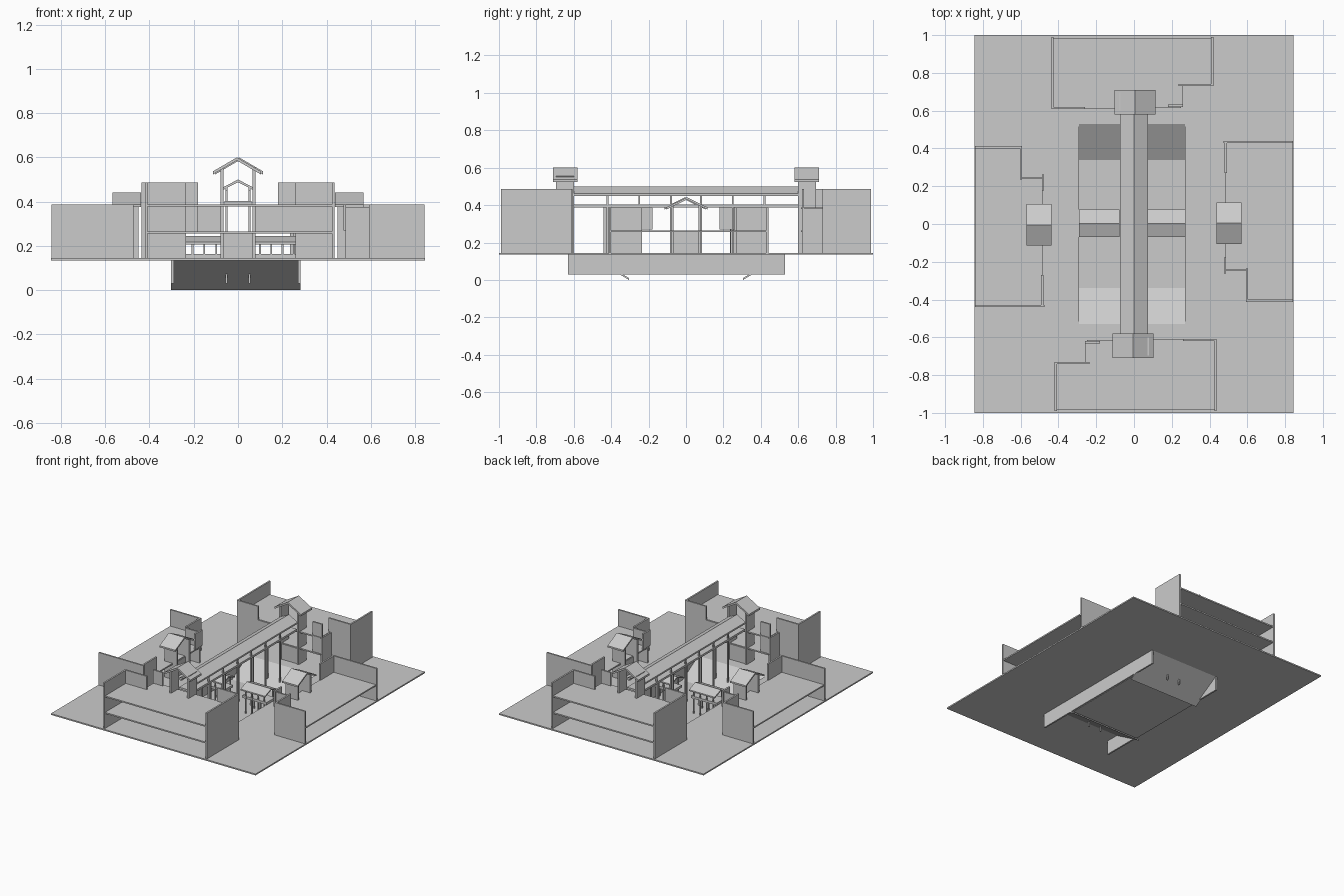
import bpy, bmesh
from mathutils import Matrix, Vector

if "Cube" in bpy.data.objects:
    bpy.data.objects.remove(bpy.data.objects["Cube"])

G = 0.145   # ground level
T = 0.012   # wall thickness


def add(name, bm):
    bmesh.ops.recalc_face_normals(bm, faces=bm.faces)
    me = bpy.data.meshes.new(name)
    bm.to_mesh(me)
    bm.free()
    ob = bpy.data.objects.new(name, me)
    bpy.context.collection.objects.link(ob)
    return ob


def prism(name, pts, depth, turn=False):
    """Extrude a closed 3D outline along a vector; turn adds the copy rotated 180 degrees."""
    for k in range(2 if turn else 1):
        bm = bmesh.new()
        f = bm.faces.new([bm.verts.new(p) for p in pts])
        r = bmesh.ops.extrude_face_region(bm, geom=[f])
        vs = [v for v in r["geom"] if isinstance(v, bmesh.types.BMVert)]
        bmesh.ops.translate(bm, verts=vs, vec=Vector(depth))
        if k:
            bm.transform(Matrix.Rotation(3.14159265, 4, 'Z'))
        add(name + ("_opposite" if k else ""), bm)


def box(name, x0, x1, y0, y1, z0, z1, turn=False):
    prism(name, [(x0, y0, z0), (x1, y0, z0), (x1, y1, z0), (x0, y1, z0)], (0, 0, z1 - z0), turn)


def gable(name, axis, mid, half, a0, a1, eave, ridge, t=0.012, turn=False):
    """Folded roof running along an axis."""
    sec = [(-half, eave), (0, ridge), (half, eave), (half, eave - t), (0, ridge - t), (-half, eave - t)]
    if axis == 'y':
        prism(name, [(mid + s, a0, z) for s, z in sec], (0, a1 - a0, 0), turn)
    else:
        prism(name, [(a0, mid + s, z) for s, z in sec], (a1 - a0, 0, 0), turn)


# ground plate around the sunken court
box("ground_left", -0.845, -0.29, -1, 1, G - 0.01, G)
box("ground_right", 0.27, 0.845, -1, 1, G - 0.01, G)
box("ground_front", -0.29, 0.27, -1, -0.53, G - 0.01, G)
box("ground_back", -0.29, 0.27, 0.53, 1, G - 0.01, G)

# sunken court: side walls, floor and sloping ends
for x in (-0.302, 0.27):
    box("court_wall", x, x + 0.012, -0.63, 0.53, 0.03, G - 0.002)
box("court_floor", -0.29, 0.27, -0.34, 0.34, 0.028, 0.036)
for s in (-1, 1):
    prism("court_slope", [(-0.302, s * 0.53, G), (-0.302, s * 0.53, G - 0.01),
                          (-0.302, s * 0.305, 0.0), (-0.302, s * 0.305, 0.01)], (0.584, 0, 0))

# front and back halls: two storeys of slabs
hall = [(-0.41, -0.985), (0.43, -0.985), (0.43, -0.615), (-0.25, -0.615), (-0.25, -0.73), (-0.41, -0.73)]
for z in (0.255, 0.378):
    prism("hall_slab", [(x, y, z) for x, y in hall], (0, 0, 0.01), True)
# hall walls
H = 0.487
box("hall_long_wall", 0.425, 0.425 + T, -0.99, -0.61, G, H, True)
box("hall_inner_wall", 0.26, 0.425, -0.62, -0.608, G, H, True)
box("hall_gallery_wall", 0.08, 0.26, -0.62, -0.608, 0.26, 0.385, True)
box("hall_short_wall", -0.42, -0.42 + T, -0.99, -0.73, G, H, True)
box("hall_step_wall", -0.42, -0.235, -0.742, -0.73, G, H, True)
box("hall_return_wall", -0.26, -0.248, -0.73, -0.62, G, 0.385, True)
box("hall_corner_panel", -0.26, -0.18, -0.632, -0.62, 0.265, H, True)

# side halls: one storey slab
side = [(0.485, 0.43), (0.84, 0.43), (0.84, -0.405), (0.6, -0.405), (0.6, -0.25), (0.485, -0.25)]
prism("side_slab", [(x, y, 0.255) for x, y in side], (0, 0, 0.01), True)
# side hall walls
S = 0.387
box("side_long_wall", 0.473, 0.843, 0.428, 0.44, G, S, True)
box("side_inner_wall", 0.48, 0.492, 0.27, 0.428, G, S, True)
box("side_short_wall", 0.592, 0.843, -0.412, -0.4, G, S, True)
box("side_step_wall", 0.592, 0.604, -0.4, -0.235, G, S, True)
box("side_return_wall", 0.485, 0.6, -0.25, -0.238, G, 0.375, True)
box("side_corner_panel", 0.476, 0.488, -0.262, -0.178, 0.27, S, True)

# elevated bridge: floor, roof and posts
box("bridge_floor", -0.06, 0.06, -0.61, 0.61, 0.388, 0.403)
gable("bridge_roof", 'y', 0, 0.073, -0.6, 0.6, 0.462, 0.5)
for x in (-0.052, 0.052):
    box("bridge_beam", x - 0.005, x + 0.005, -0.6, 0.6, 0.45, 0.462)
    for y in (-0.42, -0.25, -0.08, 0.08, 0.25, 0.42):
        box("bridge_post", x - 0.005, x + 0.005, y - 0.005, y + 0.005, 0.03, 0.46)

# end towers
for x in (-0.08, 0.066):
    box("tower_wall", x, x + 0.014, -0.695, -0.6, G, 0.555, True)
box("tower_base", -0.066, 0.066, -0.62, -0.608, G, 0.26, True)
gable("tower_roof", 'y', -0.005, 0.108, -0.71, -0.58, 0.537, 0.6, 0.014, True)

# side pavilions
for y in (-0.08, 0.066):
    box("pavilion_wall", 0.45, 0.55, y, y + 0.014, G, 0.4, True)
box("pavilion_base", 0.48, 0.492, -0.066, 0.066, G, 0.26, True)
gable("pavilion_roof", 'x', 0.005, 0.11, 0.438, 0.568, 0.388, 0.442, 0.012, True)

# covered walkways over the court
for x0, x1 in ((-0.29, -0.078), (0.07, 0.272)):
    gable("walkway_roof", 'x', 0.003, 0.073, x0, x1, 0.217, 0.245, 0.01)
    box("walkway_floor", x0, x1, -0.05, 0.05, G, 0.163)
    for i in range(4):
        x = x0 + 0.03 + i * (x1 - x0 - 0.05) / 3
        for y in (-0.05, 0.05):
            box("walkway_post", x - 0.004, x + 0.004, y - 0.004, y + 0.004, 0.03, 0.222)
